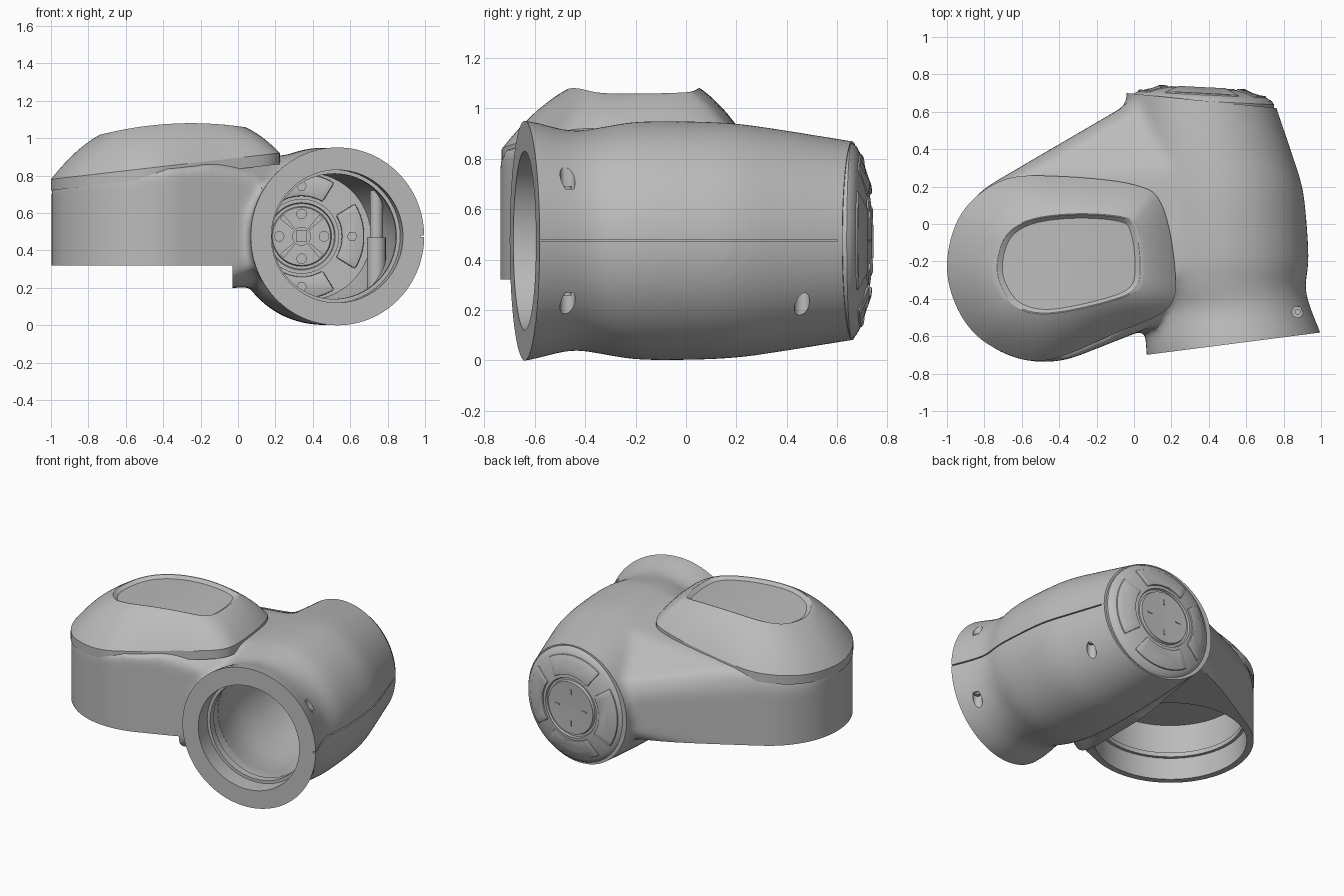
import bpy, bmesh, math
from mathutils import Vector

if "Cube" in bpy.data.objects:
    bpy.data.objects.remove(bpy.data.objects["Cube"])

GREY = bpy.data.materials.new("housing grey")
GREY.use_nodes = True
GREY.diffuse_color = (0.5, 0.5, 0.5, 1)
GREY.node_tree.nodes["Principled BSDF"].inputs["Base Color"].default_value = (0.5, 0.5, 0.5, 1)
MID = 0.475                                  # height of the tube axis
HUB = Vector((-0.48, -0.22, 0))              # axis of the upright cylinder
CUTTERS = []


def add(name, bm):
    bmesh.ops.recalc_face_normals(bm, faces=bm.faces)
    me = bpy.data.meshes.new(name)
    bm.to_mesh(me)
    bm.free()
    me.materials.append(GREY)
    ob = bpy.data.objects.new(name, me)
    bpy.context.collection.objects.link(ob)
    return ob


def loft(name, rings):
    """Bridge equal-length closed rings and cap both ends."""
    bm = bmesh.new()
    vs = [[bm.verts.new(p) for p in ring] for ring in rings]
    n = len(vs[0])
    for a, b in zip(vs, vs[1:]):
        for i in range(n):
            j = (i + 1) % n
            bm.faces.new((a[i], a[j], b[j], b[i]))
    bm.faces.new(vs[0])
    bm.faces.new(vs[-1])
    return add(name, bm)


def lathe(name, profile, origin, axis=(0, 0, 1), n=64):
    q = Vector(axis).to_track_quat('Z', 'Y')
    ang = [2 * math.pi * i / n for i in range(n)]
    return loft(name, [[Vector(origin) + q @ Vector((r * math.cos(a), r * math.sin(a), h))
                        for a in ang] for r, h in profile])


def prism(name, outline, h0, h1, origin, axis, slope=0):
    """Extruded outline; slope lowers it away from the axis."""
    q = Vector(axis).to_track_quat('Z', 'Y')
    return loft(name, [[Vector(origin) + q @ Vector((x, y, h - slope * math.hypot(x, y)))
                        for x, y in outline] for h in (h0, h1)])


def sector(r0, r1, mid, half, n=10):
    """Ring-sector outline."""
    steps = [mid + half * (2 * i / n - 1) for i in range(n + 1)]
    return [(r1 * math.cos(a), r1 * math.sin(a)) for a in steps] + \
           [(r0 * math.cos(a), r0 * math.sin(a)) for a in reversed(steps)]


def smooth_points(pts, k, closed=True):
    """Catmull-Rom curve through the points, k samples for each span."""
    pts = [Vector(p) for p in pts]
    n, out = len(pts), []
    for i in range(n if closed else n - 1):
        a, b, c, d = [pts[j % n] if closed else pts[max(0, min(n - 1, j))] for j in range(i - 1, i + 3)]
        for s in range(k):
            t = s / k
            out.append(0.5 * (2 * b + (c - a) * t + (2 * a - 5 * b + 4 * c - d) * t * t
                              + (3 * b - a - 3 * c + d) * t ** 3))
    return out if closed else out + [pts[-1]]


def tube(name, stations, k=6):
    """Round tube along y from (y, centre x, radius) stations."""
    ang = [2 * math.pi * i / 80 for i in range(80)]
    return loft(name, [[(c + r * math.cos(a), y, MID + r * math.sin(a)) for a in ang]
                       for y, c, r in smooth_points(stations, k, False)])


def finish(ob, angle=35, bevel=0):
    if bevel:
        m = ob.modifiers.new("edge", 'BEVEL')
        m.width, m.segments, m.limit_method = bevel, 2, 'ANGLE'
    bpy.ops.object.select_all(action='DESELECT')
    bpy.context.view_layer.objects.active = ob
    ob.select_set(True)
    bpy.ops.object.convert(target='MESH')
    bpy.ops.object.shade_smooth_by_angle(angle=math.radians(angle))


def boolean(ob, other, op='DIFFERENCE'):
    m = ob.modifiers.new(op.lower(), 'BOOLEAN')
    m.object, m.operation, m.solver = other, op, 'EXACT'
    other.hide_render = True
    CUTTERS.append(other)


# Main housing: bent tube joined to the upright cylinder by a web
stations = [(-0.85, 0.575, 0.49), (-0.64, 0.54, 0.478), (-0.46, 0.512, 0.437), (-0.34, 0.468, 0.45),
            (-0.2, 0.462, 0.472), (0, 0.45, 0.474), (0.2, 0.435, 0.465), (0.4, 0.4, 0.437),
            (0.6, 0.365, 0.405), (0.82, 0.33, 0.37)]
body = tube("housing", stations)


def seam_z(x):
    return 0.78 + 0.115 * (x + 1)


# The web's rim is rounded at the back only, where it shows past the cover
bm = bmesh.new()
for i in range(72):
    a = 2 * math.pi * i / 72
    rounded = ((0.518, 0.1), (0.49, 0.01)) if math.sin(a) > 0.3 else ((0.518, 0.01),)
    for r, drop in ((0.518, None),) + rounded:
        x, y = HUB.x + r * math.cos(a), HUB.y + r * math.sin(a)
        bm.verts.new((x, y, 0.2 if drop is None else seam_z(x) - drop))
for x, y, low, high in ((0.0, 0.66, 0.38, 0.62), (0.08, 0.66, 0.34, 0.7), (0.12, -0.54, 0.32, 0.78),
                        (0.36, -0.15, 0.34, 0.92), (0.35, 0.3, 0.34, 0.89)):
    bm.verts.new((x, y, low))
    bm.verts.new((x, y, high))
hull = bmesh.ops.convex_hull(bm, input=bm.verts)
bmesh.ops.delete(bm, geom=list({v for v in hull["geom_interior"] if isinstance(v, bmesh.types.BMVert)}),
                 context='VERTS')
boolean(body, add("web", bm), 'UNION')
rm = body.modifiers.new("blend", 'REMESH')
rm.mode, rm.voxel_size = 'VOXEL', 0.02
sm = body.modifiers.new("soften", 'SMOOTH')
sm.factor, sm.iterations = 0.5, 22

# Trim the tilted mouth, the rear end and the underside of the cylinder
MOUTH, MOUTH_AXIS = Vector((0.53, -0.64, MID)), Vector((0.127, -0.99, 0)).normalized()
REAR, REAR_AXIS = Vector((0.362, 0.66, MID)), Vector((0.1, 1, 0)).normalized()
boolean(body, lathe("mouth_trim", [(0.56, 0), (0.56, 0.6)], MOUTH, MOUTH_AXIS))
boolean(body, lathe("rear_trim", [(0.7, 0), (0.7, 0.6)], REAR, REAR_AXIS))
boolean(body, loft("base_trim", [[(-1.1, -1, z), (-0.03, -1, z), (-0.03, 1, z), (-1.1, 1, z)]
                                 for z in (-0.1, 0.32)]))

# Stepped bores
boolean(body, lathe("mouth_bore", [(0.355, 0.3), (0.355, -0.12), (0.335, -0.12), (0.335, -0.17),
                                   (0.355, -0.17), (0.355, -0.26)], MOUTH, MOUTH_AXIS))
boolean(body, tube("tube_bore", [(-0.45, 0.5, 0.345), (-0.2, 0.46, 0.385), (0.1, 0.43, 0.385),
                                 (0.4, 0.39, 0.36), (0.55, 0.37, 0.34)], 4))
boolean(body, lathe("base_bore", [(0.475, 0.25), (0.475, 0.47), (0.455, 0.47), (0.455, 0.5),
                                  (0.465, 0.5), (0.465, 0.7)], HUB))

# Screw pockets and side parting groove
for x, y, z, d in ((0.875, -0.47, 0.68, 1), (0.875, -0.47, 0.27, -1), (0.73, 0.46, 0.28, -1)):
    boolean(body, lathe("pocket", [(0.03, 0), (0.03, 0.3)], (x, y, z), (0, 0, d), 24))
    finish(lathe("screw", [(0.016, -0.01), (0.016, 0.012)], (x, y, z), (0, 0, d), 16))
groove = [[(c + r + dx, y, MID + dz) for dx, dz in ((-0.018, -0.004), (0.03, -0.004), (0.03, 0.004), (-0.018, 0.004))]
          for y, c, r in smooth_points(stations[1:-1], 6, False)]
boolean(body, loft("groove", groove))
finish(body, 38)
for c in CUTTERS:
    bpy.data.objects.remove(c)

# Domed cover with a recessed window
outer = smooth_points([(-1, -0.22), (-0.92, 0.06), (-0.7, 0.235), (-0.4, 0.255), (0, 0.21), (0.15, 0.1),
                       (0.22, -0.25), (0.18, -0.45), (-0.1, -0.585), (-0.48, -0.73), (-0.76, -0.655),
                       (-0.93, -0.48)], 8)
inner = smooth_points([(-0.74, -0.22), (-0.69, -0.06), (-0.55, 0.025), (-0.3, 0.055), (-0.05, 0.035),
                       (0.015, -0.03), (0.04, -0.22), (0.01, -0.35), (-0.15, -0.42), (-0.45, -0.48),
                       (-0.62, -0.45), (-0.71, -0.35)], 8)


def crown_z(x):
    return 1.08 - 0.26 * (x + 0.25) ** 2


cover = [[(p.x, p.y, seam_z(p.x) - 0.06) for p in outer]]
for s in range(11):
    t = s / 10
    f = t * (1.4 - 0.4 * t)
    cover.append([(o.x + (i.x - o.x) * t, o.y + (i.y - o.y) * t,
                   seam_z(o.x) * (1 - f) + crown_z(i.x) * f) for o, i in zip(outer, inner)])
mid = Vector((-0.34, -0.21))
for scale, drop in ((0.98, 0.001), (0.91, 0.022), (0.7, 0.022), (0.45, 0.022), (0.2, 0.022), (0.02, 0.022)):
    pts = [mid + (p - mid) * scale for p in inner]
    cover.append([(p.x, p.y, crown_z(p.x) - drop) for p in pts])
finish(loft("cover", cover), 28)

# Domed rear cap with four raised pads and a centre disc
CAP, CAP_AXIS = Vector((0.362, 0.657, MID)), Vector((0.05, 1, 0)).normalized()
finish(lathe("rear_cap", [(0.33, -0.05), (0.388, -0.02), (0.388, 0.0), (0.375, 0.018), (0.35, 0.032),
                          (0.29, 0.052), (0.22, 0.066), (0.2, 0.068), (0.195, 0.055), (0.18, 0.055),
                          (0.175, 0.072), (0.1, 0.07), (0.01, 0.068)], CAP, CAP_AXIS))
for k in range(4):
    a = k * math.pi / 2
    finish(prism("cap_pad", sector(0.22, 0.345, a, 0.62), 0.1, 0.139, CAP, CAP_AXIS, 0.28), 35, 0.01)
    finish(prism("cap_mark", sector(0.09, 0.125, a, 0.05, 2), 0.05, 0.075, CAP, CAP_AXIS))

# Inner mounting plate with hub, bosses and cross
PLATE, FRONT = Vector((0.34, 0.54, MID)), (0, -1, 0)
finish(lathe("inner_hub", [(0.2, -0.03), (0.2, 0.05), (0.18, 0.05), (0.175, 0.035), (0.16, 0.035),
                           (0.155, 0.05), (0.05, 0.05), (0.05, 0.06), (0.01, 0.06)], PLATE, FRONT))
prism("hub_nut", [(-0.03, -0.03), (0.03, -0.03), (0.03, 0.03), (-0.03, 0.03)], 0.04, 0.08, PLATE, FRONT)
for k in range(4):
    a = k * math.pi / 2
    d = Vector((math.cos(a), 0, math.sin(a)))
    prism("hub_cross", sector(0.05, 0.15, a + math.pi / 4, 0.1, 2), 0.04, 0.065, PLATE, FRONT)
    lathe("hub_screw", [(0.028, 0), (0.028, 0.06)], PLATE + d * 0.12, FRONT, 20)
    finish(prism("inner_pad", sector(0.215, 0.335, a, 0.55), -0.03, 0.03, PLATE, FRONT), 35, 0.01)
    lathe("plate_screw", [(0.028, 0), (0.028, 0.04)], PLATE + d * 0.27, FRONT, 6)

# Cable post inside the tube
finish(lathe("cable_post", [(0.05, 0.2), (0.05, 0.47), (0.035, 0.47), (0.035, 0.72)], (0.74, 0.12, 0), n=24))
